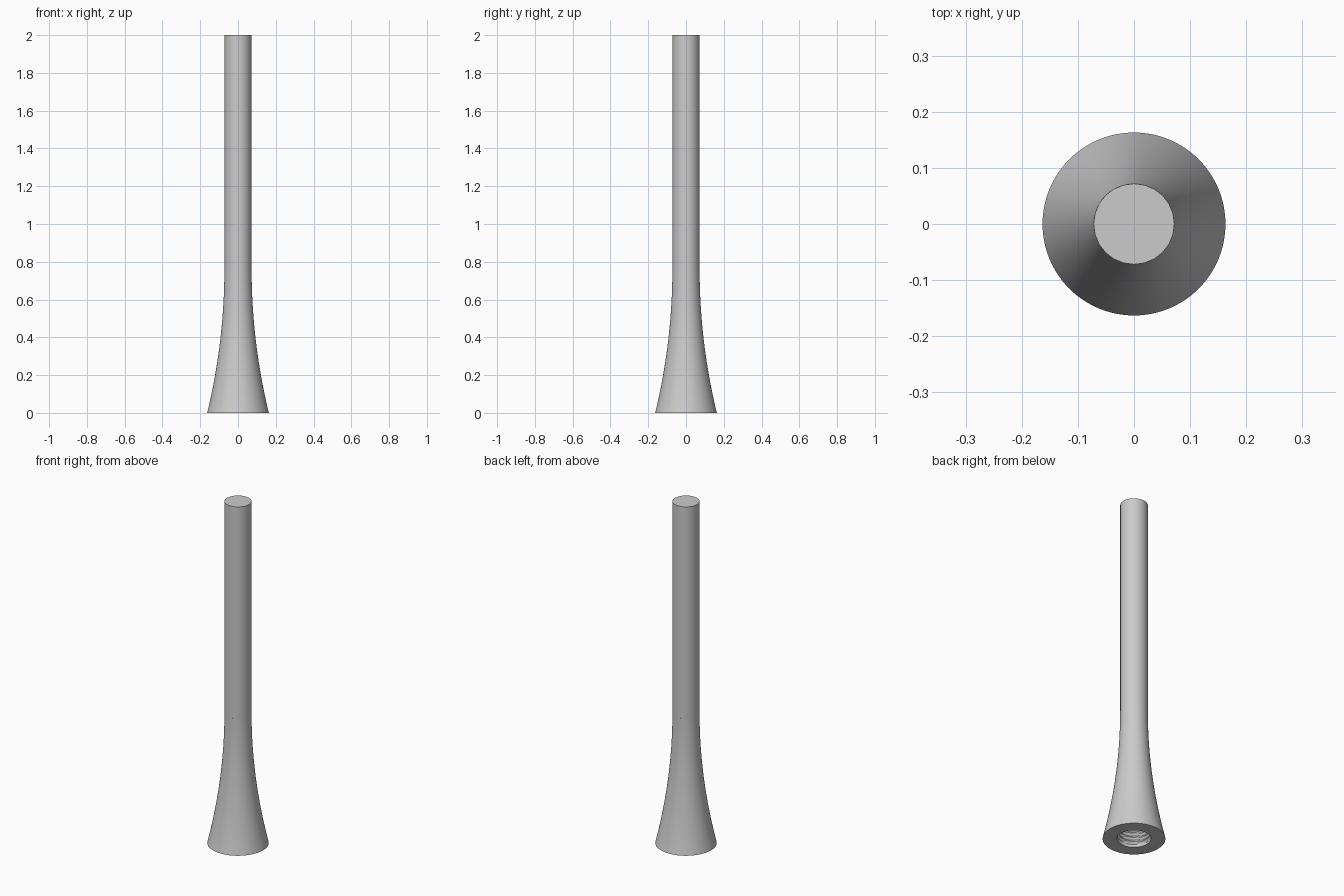
import bpy, bmesh, math

cube = bpy.data.objects.get("Cube")
if cube:
    bpy.data.objects.remove(cube)

GREY = (0.6, 0.6, 0.6, 1)
mat = bpy.data.materials.new("light grey")
mat.use_nodes = True
mat.diffuse_color = GREY
mat.node_tree.nodes["Principled BSDF"].inputs["Base Color"].default_value = GREY

SHAFT_R, BASE_R, FLARE_H = 0.072, 0.163, 0.76
HOLE_R, HOLE_DEPTH, PITCH, THREAD = 0.088, 0.25, 0.025, 0.01


def ring(bm, z, radius, sides):
    """Ring of vertices; radius is a function of the turn fraction."""
    verts = []
    for i in range(sides):
        a = math.tau * i / sides
        r = radius(i / sides)
        verts.append(bm.verts.new((r * math.cos(a), r * math.sin(a), z)))
    return verts


def bridge(bm, low, high):
    n = len(low)
    for i in range(n):
        j = (i + 1) % n
        bm.faces.new((low[i], low[j], high[j], high[i]))


def finish(bm, name, angle):
    mesh = bpy.data.meshes.new(name)
    bmesh.ops.recalc_face_normals(bm, faces=bm.faces)
    bm.to_mesh(mesh)
    bm.free()
    obj = bpy.data.objects.new(name, mesh)
    bpy.context.collection.objects.link(obj)
    mesh.materials.append(mat)
    bpy.ops.object.select_all(action='DESELECT')
    obj.select_set(True)
    bpy.context.view_layer.objects.active = obj
    bpy.ops.object.shade_smooth_by_angle(angle=math.radians(angle))


# Straight shaft
bm = bmesh.new()
low = ring(bm, 0.6, lambda t: SHAFT_R, 24)
high = ring(bm, 2.0, lambda t: SHAFT_R, 24)
bridge(bm, low, high)
bm.faces.new(high)
bm.faces.new(low)
finish(bm, "shaft", 30)


# Flared foot with a threaded socket in its underside
def thread_radius(z):
    fade = min(1, z / PITCH)

    def radius(t):
        phase = (z / PITCH - t) % 1
        return HOLE_R - THREAD * fade * (1 - abs(2 * phase - 1))
    return radius


bm = bmesh.new()
SIDES, STEPS = 96, 24
outer = []
for k in range(STEPS + 1):
    z = FLARE_H * k / STEPS
    r = SHAFT_R + (BASE_R - SHAFT_R) * (1 - k / STEPS) ** 2
    outer.append(ring(bm, z, lambda t: r, SIDES))
rows = round(HOLE_DEPTH / PITCH) * 6
inner = [ring(bm, HOLE_DEPTH * k / rows, thread_radius(HOLE_DEPTH * k / rows), SIDES)
         for k in range(rows + 1)]
for rings in (outer, inner):
    for a, b in zip(rings, rings[1:]):
        bridge(bm, a, b)
bridge(bm, inner[0], outer[0])
bm.faces.new(inner[-1])
bm.faces.new(outer[-1])
finish(bm, "flared_foot", 35)
